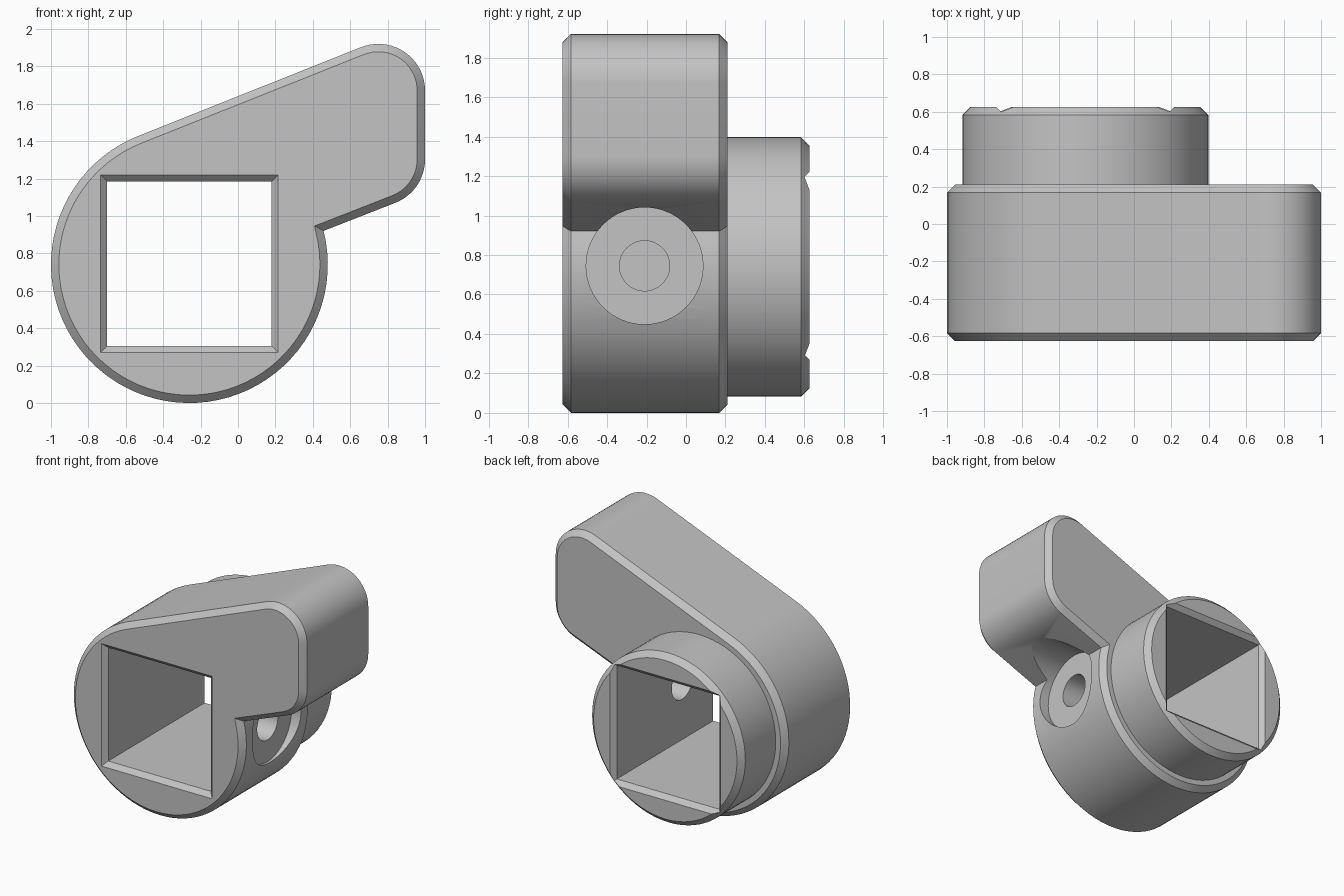
import bpy, bmesh
from math import sin, cos, pi, radians, atan
from mathutils import Vector, Matrix

if "Cube" in bpy.data.objects:
    bpy.data.objects.remove(bpy.data.objects["Cube"])

grey = bpy.data.materials.new("plain grey")
grey.use_nodes = True
colour = (0.55, 0.55, 0.55, 1)
grey.diffuse_color = colour
grey.node_tree.nodes["Principled BSDF"].inputs["Base Color"].default_value = colour

HUB = Vector((-0.26, 0.74))
HUB_R, BOSS_R, CHAMFER = 0.74, 0.657, 0.042
FRONT, STEP, BACK = -0.625, 0.21, 0.625


def arc(centre, r, start, end, n):
    """Points in the xz plane, angles in radians."""
    steps = [start + (end - start) * i / n for i in range(n + 1)]
    return [(centre[0] + r * cos(a), centre[1] + r * sin(a)) for a in steps]


def loft(name, rings):
    """Closed solid through rings of xyz points."""
    bm = bmesh.new()
    loops = [[bm.verts.new(p) for p in ring] for ring in rings]
    n = len(loops[0])
    for a, b in zip(loops, loops[1:]):
        for i in range(n):
            bm.faces.new((a[i], a[(i + 1) % n], b[(i + 1) % n], b[i]))
    bm.faces.new(loops[0])
    bm.faces.new(loops[-1])
    return finish(name, bm)


def finish(name, bm):
    bmesh.ops.recalc_face_normals(bm, faces=bm.faces)
    mesh = bpy.data.meshes.new(name)
    bm.to_mesh(mesh)
    bm.free()
    mesh.materials.append(grey)
    obj = bpy.data.objects.new(name, mesh)
    bpy.context.collection.objects.link(obj)
    return obj


def inset(points, d):
    """Move a counter-clockwise outline inwards with mitred corners."""
    pts = [Vector(p) for p in points]
    out = []
    for i, p in enumerate(pts):
        a = (p - pts[i - 1]).normalized()
        b = (pts[(i + 1) % len(pts)] - p).normalized()
        na, nb = Vector((-a.y, a.x)), Vector((-b.y, b.x))
        out.append(p + (na + nb) * d / (1 + na.dot(nb)))
    return out


def ring(points, y):
    return [(p[0], y, p[1]) for p in points]


def rod(name, r, x0, x1):
    """Cylinder along x through the side port."""
    return loft(name, [[(x, p[0], p[1]) for p in arc((-0.21, 0.745), r, 0, 2 * pi, 64)[:-1]]
                       for x in (x0, x1)])


def combine(target, other, operation):
    mod = target.modifiers.new(operation.title(), 'BOOLEAN')
    mod.operation, mod.solver, mod.object = operation, 'EXACT', other
    bpy.context.view_layer.objects.active = target
    bpy.ops.object.modifier_apply(modifier=mod.name)
    bpy.data.objects.remove(other)


# Hub and lever arm outline, counter-clockwise
slope = atan(0.39)
up, down = slope + pi / 2, slope - pi / 2
outline = (arc(HUB, HUB_R, up, 2 * pi + radians(14.1), 60)
           + arc((0.75, 1.303), 0.25, down, 0, 12)
           + arc((0.75, 1.67), 0.25, 0, up, 18))
small = inset(outline, CHAMFER)
body = loft("lever_body", [ring(small, FRONT), ring(outline, FRONT + CHAMFER),
                           ring(outline, STEP - CHAMFER), ring(small, STEP)])

# Round boss on the back
circle = arc(HUB, BOSS_R, 0, 2 * pi, 72)[:-1]
boss = loft("rear_boss", [ring(circle, STEP - 0.1), ring(circle, BACK - CHAMFER),
                          ring(inset(circle, CHAMFER), BACK)])
combine(body, boss, 'UNION')

# Square through-hole, flared at both ends
sections = [(FRONT - 0.035, 0.51), (FRONT + 0.035, 0.44),
            (BACK - 0.035, 0.44), (BACK + 0.035, 0.51)]
square = [(-1, -1), (1, -1), (1, 1), (-1, 1)]
bore = loft("square_bore", [[(HUB.x + sx * h, y, 0.745 + sz * h) for sx, sz in square]
                            for y, h in sections])
combine(body, bore, 'DIFFERENCE')

# Side port: wide recess and screw hole
combine(body, rod("port_recess", 0.296, 0.40, 1.2), 'DIFFERENCE')
combine(body, rod("screw_hole", 0.127, 0.0, 0.6), 'DIFFERENCE')

bpy.ops.object.select_all(action='DESELECT')
body.select_set(True)
bpy.context.view_layer.objects.active = body
bpy.ops.object.shade_smooth_by_angle(angle=radians(25))
